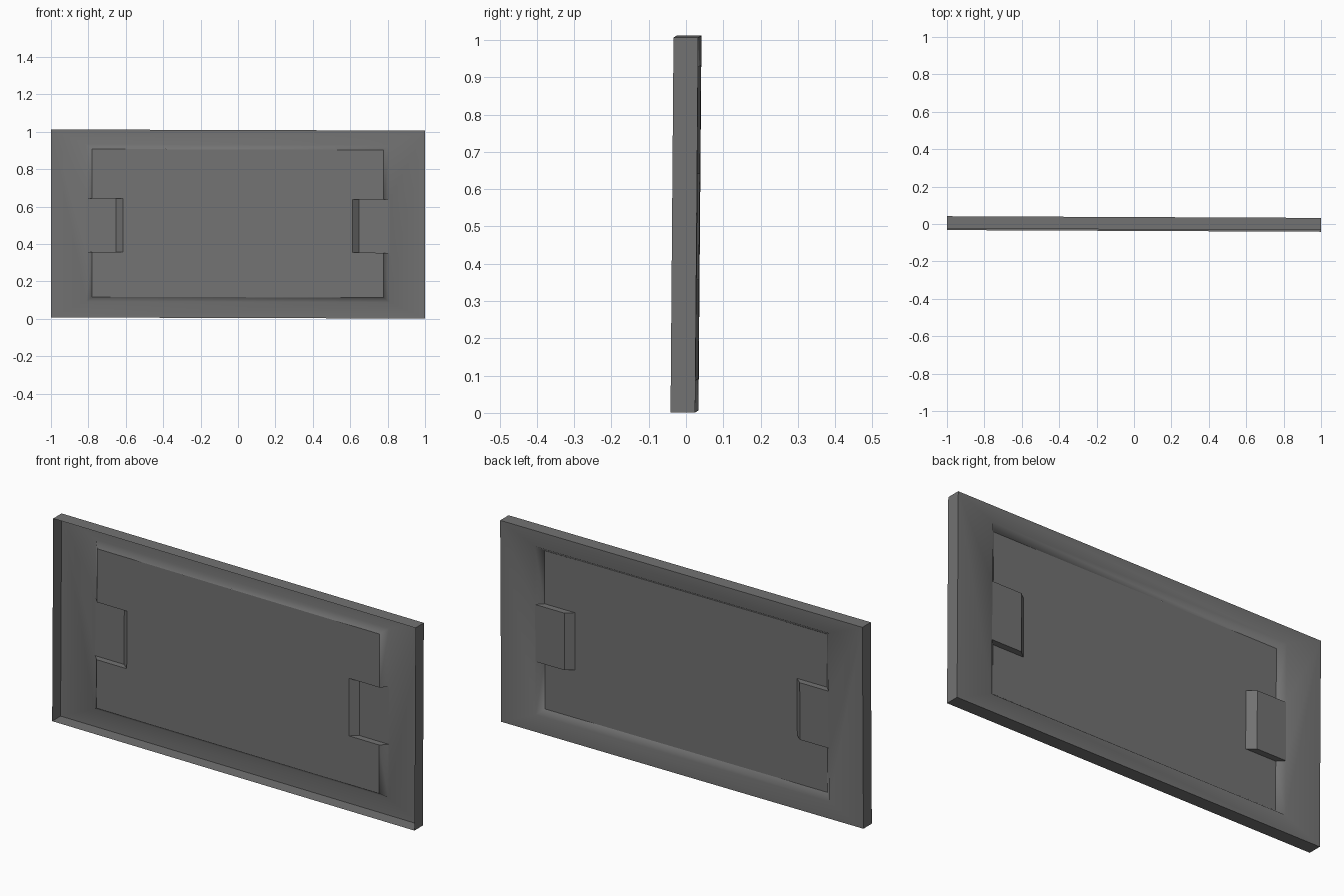
import bpy, bmesh
from mathutils import Vector

if "Cube" in bpy.data.objects:
    bpy.data.objects.remove(bpy.data.objects["Cube"])

BACK, FRONT, PANEL = 0.033, -0.033, 0.002   # depth levels of sheet, rim and inset panel
Z0, Z1 = 0.004, 1.009                       # outer height
O = (0.81, 0.09, 0.93)                      # opening at sheet level: half width, low, high
P = (0.78, 0.115, 0.905)                    # inset panel: half width, low, high
T0, T1 = 0.355, 0.64                        # tab low, high
TAB_FLAT, TAB_END = 0.65, 0.613             # tab reach at sheet level and at panel level

bm = bmesh.new()


def face(points, smooth=False):
    f = bm.faces.new([bm.verts.new(p) for p in points])
    f.smooth = smooth


def rect(hw, lo, hi, y):
    return [(-hw, y, lo), (hw, y, lo), (hw, y, hi), (-hw, y, hi)]


rim, outer = rect(1, Z0, Z1, FRONT), rect(1, Z0, Z1, BACK)
opening, panel = rect(*O, BACK), rect(*P, PANEL)

# outer walls (front left open) and the softly shaded top and bottom border
for i in range(4):
    j = (i + 1) % 4
    face([rim[i], rim[j], outer[j], outer[i]])
    if i % 2 == 0:
        face([outer[i], outer[j], opening[j], opening[i]], True)
        face([opening[i], opening[j], panel[j], panel[i]], True)

for s in (-1, 1):
    # side border with the tab corners along its inner edge
    side = [(s, BACK, Z0), (s * O[0], BACK, O[1]), (s * O[0], BACK, T0),
            (s * O[0], BACK, T1), (s * O[0], BACK, O[2]), (s, BACK, Z1)]
    face(side, True)
    # side slope, panel wing and tab cheek above and below the tab
    for k, t in ((1, T0), (2, T1)):
        face([(s * O[0], BACK, O[k]), (s * O[0], BACK, t),
              (s * P[0], PANEL, t), (s * P[0], PANEL, P[k])], True)
        face([(s * P[0], PANEL, P[k]), (s * P[0], PANEL, t),
              (s * TAB_END, PANEL, t), (s * TAB_END, PANEL, P[k])])
        face([(s * O[0], BACK, t), (s * TAB_FLAT, BACK, t),
              (s * TAB_END, PANEL, t), (s * P[0], PANEL, t)])
    # tab top and sloped tab end
    face([(s * O[0], BACK, T0), (s * TAB_FLAT, BACK, T0),
          (s * TAB_FLAT, BACK, T1), (s * O[0], BACK, T1)])
    face([(s * TAB_FLAT, BACK, T0), (s * TAB_END, PANEL, T0),
          (s * TAB_END, PANEL, T1), (s * TAB_FLAT, BACK, T1)])

# panel centre
e = TAB_END
face([(-e, PANEL, P[1]), (e, PANEL, P[1]), (e, PANEL, T0), (e, PANEL, T1),
      (e, PANEL, P[2]), (-e, PANEL, P[2]), (-e, PANEL, T1), (-e, PANEL, T0)])

bmesh.ops.remove_doubles(bm, verts=bm.verts, dist=1e-5)
bmesh.ops.recalc_face_normals(bm, faces=bm.faces)

# outward normals: the sheet must face +y
middle = Vector((0, PANEL, 0.5))
centre = min(bm.faces, key=lambda f: (f.calc_center_median() - middle).length)
centre.normal_update()
if centre.normal.y < 0:
    bmesh.ops.reverse_faces(bm, faces=bm.faces)

# soft shading only across border and slopes
for ed in bm.edges:
    ed.smooth = all(f.smooth for f in ed.link_faces)

# slight overall tilt
for v in bm.verts:
    x, y, z = v.co
    v.co = (x - 0.005 * (1 - abs(x)), y - 0.0045 * x + 0.008 * (z - 0.5), z - 0.003 * x)

mesh = bpy.data.meshes.new("recessed_panel")
bm.to_mesh(mesh)
bm.free()

# dark grey finish
grey = bpy.data.materials.new("dark_grey")
grey.diffuse_color = (0.17, 0.17, 0.17, 1)
grey.use_nodes = True
grey.node_tree.nodes["Principled BSDF"].inputs["Base Color"].default_value = grey.diffuse_color
mesh.materials.append(grey)
bpy.context.collection.objects.link(bpy.data.objects.new("recessed_panel", mesh))
